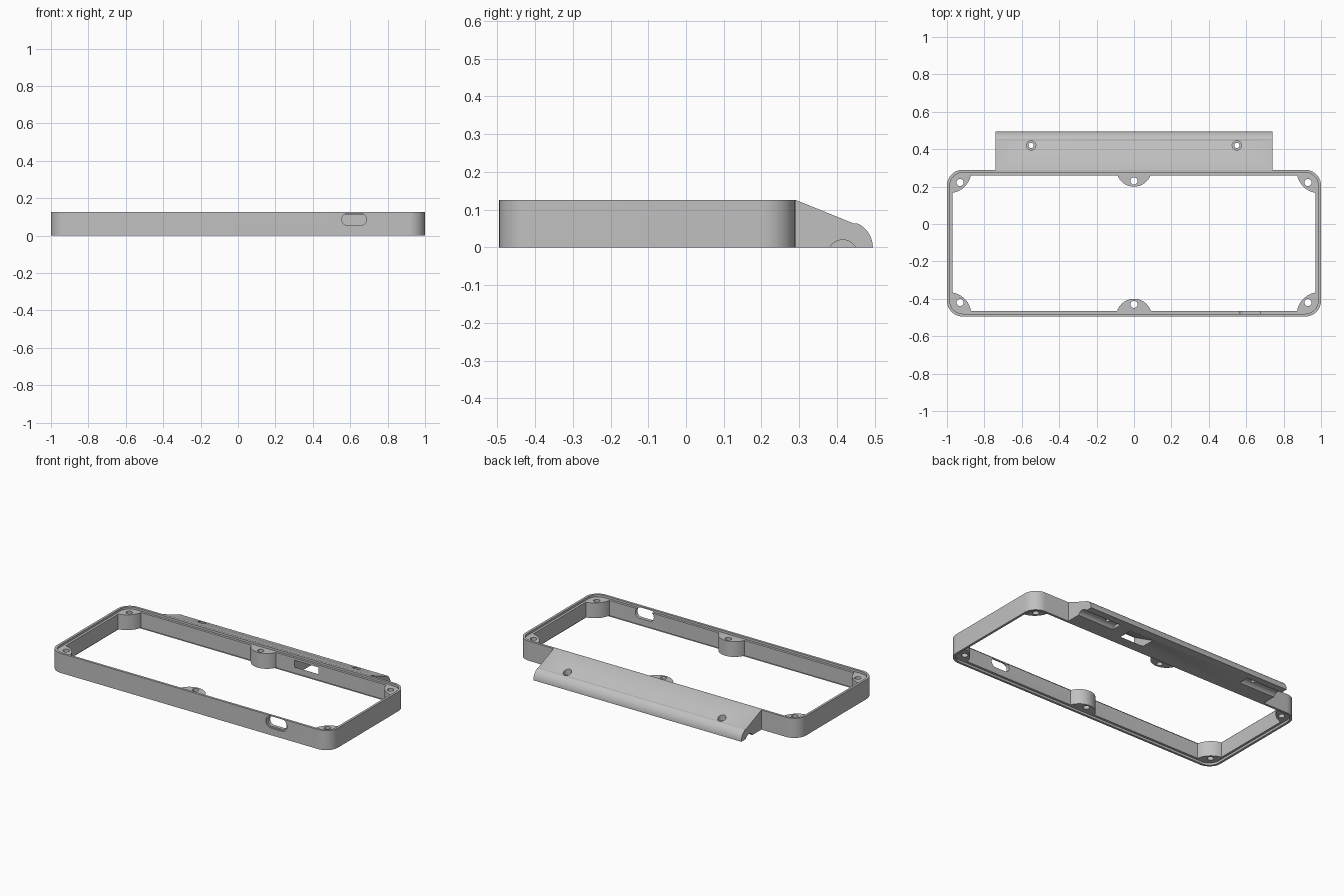
import bpy, bmesh, math

if "Cube" in bpy.data.objects:
    bpy.data.objects.remove(bpy.data.objects["Cube"])

HEIGHT, BACK, FRONT, RADIUS = 0.126, 0.29, -0.495, 0.085
LEDGE_LOW, LEDGE_HIGH, RIM, WALL = 0.014, 0.112, 0.015, 0.03

grey = bpy.data.materials.new("plain grey")
grey.use_nodes = True
colour = (0.53, 0.53, 0.53, 1)
grey.diffuse_color = colour
grey.node_tree.nodes["Principled BSDF"].inputs["Base Color"].default_value = colour


def finish(name, bm):
    bmesh.ops.recalc_face_normals(bm, faces=bm.faces)
    mesh = bpy.data.meshes.new(name)
    bm.to_mesh(mesh)
    bm.free()
    mesh.materials.append(grey)
    obj = bpy.data.objects.new(name, mesh)
    bpy.context.collection.objects.link(obj)
    return obj


def bridge(name, loops, closed):
    """Skin a list of equal point loops, capped at the ends or joined in a ring."""
    bm = bmesh.new()
    rings = [[bm.verts.new(p) for p in loop] for loop in loops]
    pairs = list(zip(rings, rings[1:]))
    if closed:
        pairs.append((rings[-1], rings[0]))
    else:
        bm.faces.new(rings[0])
        bm.faces.new(rings[-1])
    for a, b in pairs:
        for i in range(len(a)):
            j = (i + 1) % len(a)
            bm.faces.new((a[i], a[j], b[j], b[i]))
    return finish(name, bm)


def prism(name, outline, axis, low, high):
    """Extrude a 2D outline along one axis."""
    def place(p, d):
        v = list(p)
        v.insert("xyz".index(axis), d)
        return v
    return bridge(name, [[place(p, d) for p in outline] for d in (low, high)], False)


def circle(x, y, r, n=40):
    return [(x + r * math.cos(math.tau * i / n), y + r * math.sin(math.tau * i / n))
            for i in range(n)]


def rounded(x0, x1, y0, y1, r, steps=10):
    corners = [(x1 - r, y1 - r), (x0 + r, y1 - r), (x0 + r, y0 + r), (x1 - r, y0 + r)]
    pts = []
    for q, (cx, cy) in enumerate(corners):
        for i in range(steps + 1):
            a = math.pi / 2 * (q + i / steps)
            pts.append((cx + r * math.cos(a), cy + r * math.sin(a)))
    return pts


def inset_outline(d):
    return rounded(-1 + d, 1 - d, FRONT + d, BACK - d, RADIUS - d)


def combine(obj, tool, operation="DIFFERENCE"):
    """Apply a boolean and discard the tool."""
    tool.hide_render = True
    mod = obj.modifiers.new("cut", "BOOLEAN")
    mod.operation, mod.solver, mod.object = operation, "EXACT", tool
    bpy.context.view_layer.objects.active = obj
    bpy.ops.object.modifier_apply(modifier=mod.name)
    bpy.data.objects.remove(tool)


# Frame wall with a recessed ledge above and below
section = [(0, 0), (0, HEIGHT), (RIM, HEIGHT), (RIM, LEDGE_HIGH),
           (WALL, LEDGE_HIGH), (WALL, LEDGE_LOW), (RIM, LEDGE_LOW), (RIM, 0)]
frame = bridge("frame", [[(x, y, z) for x, y in inset_outline(d)] for d, z in section], True)

# Sloped ramp with a rounded tail
slope = [(0.28, 0), (0.28, HEIGHT), (BACK, HEIGHT), (0.445, 0.063)]
tail = [(0.425 + 0.07 * math.sin(a), 0.07 * math.cos(a))
        for a in (math.radians(25 + 65 * i / 10) for i in range(11))]
ramp = prism("ramp", slope + tail, "x", -0.74, 0.74)

# Slanted cable duct through the back wall and the ramp
duct = [(0.24, 0.108), (0.24, 0.066), (0.36, -0.01), (0.45, -0.01)]
for part in (frame, ramp):
    combine(part, prism("duct_cutter", duct, "x", 0.22, 0.39))

# Port slot in the front wall with a shallow surround
combine(frame, prism("slot_cutter", rounded(0.555, 0.687, 0.055, 0.118, 0.031),
                     "y", -0.6, -0.4))
combine(frame, prism("surround_cutter", rounded(0.545, 0.697, 0.046, 0.123, 0.038),
                     "y", -0.6, -0.487))

# Ramp screw holes, counterbores and underside grooves
for s in (-1, 1):
    combine(ramp, prism("hole_cutter", circle(s * 0.55, 0.42, 0.014), "z", -0.1, 0.2))
    combine(ramp, prism("bore_cutter", circle(s * 0.55, 0.42, 0.025), "z", 0.045, 0.2))
    combine(ramp, prism("groove_cutter", circle(0.415, -0.019, 0.039), "x",
                        *sorted((s * 0.48, s * 0.8))))

# Screw bosses: name, boss centre, boss radius, hole centre
bosses = [("back_middle_boss", 0, 0.295, 0.095, 0, 0.23),
          ("front_middle_boss", 0, -0.495, 0.095, 0, -0.43)]
for s, side in ((-1, "right"), (1, "left")):
    bosses.append((f"back_{side}_boss", s * 0.99, 0.285, 0.12, s * 0.93, 0.222))
    bosses.append((f"front_{side}_boss", s * 0.99, -0.485, 0.12, s * 0.93, -0.42))
parts = [frame, ramp]
for name, x, y, r, hx, hy in bosses:
    boss = prism(name, circle(x, y, r, 64), "z", LEDGE_LOW, LEDGE_HIGH)
    combine(boss, prism("core", inset_outline(RIM + 0.001), "z", -0.1, 0.3), "INTERSECT")
    combine(boss, prism("hole_cutter", circle(hx, hy, 0.019), "z", -0.1, 0.3))
    parts.append(boss)

# Smooth the curves and keep the edges sharp
for obj in bpy.context.selected_objects:
    obj.select_set(False)
for obj in parts:
    obj.select_set(True)
bpy.context.view_layer.objects.active = frame
bpy.ops.object.shade_smooth_by_angle(angle=math.radians(30))
